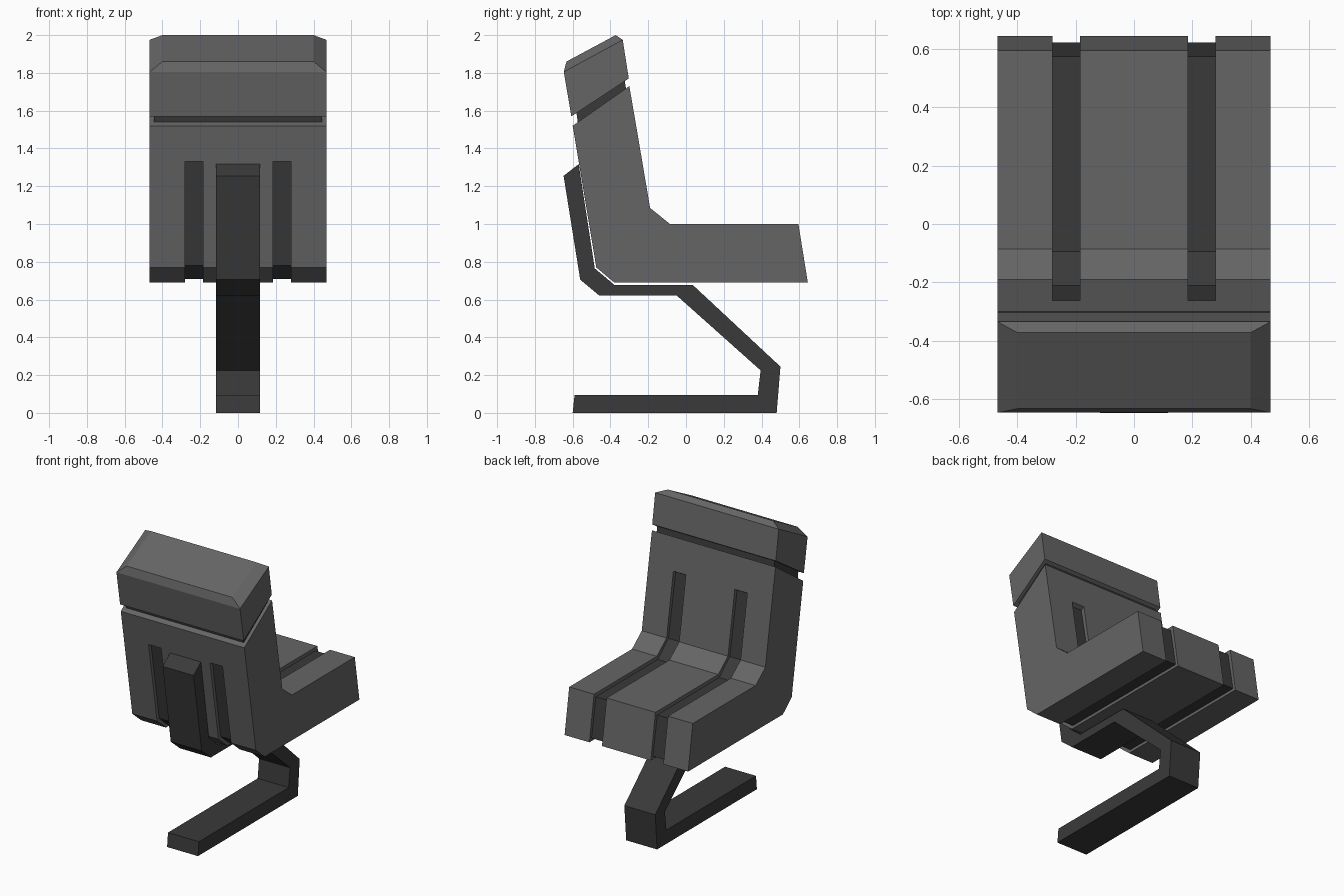
import bpy, bmesh

if "Cube" in bpy.data.objects:
    bpy.data.objects.remove(bpy.data.objects["Cube"])


def material(name, v):
    m = bpy.data.materials.new(name)
    m.diffuse_color = (v, v, v, 1)
    m.use_nodes = True
    m.node_tree.nodes["Principled BSDF"].inputs["Base Color"].default_value = m.diffuse_color
    return m


GREY = material("grey padding", 0.13)
DARK = material("dark frame", 0.042)


def loft(name, rings, mats, index=lambda station, segment: 0):
    """Skin closed rings of 3D points, cap both ends and skip collapsed faces."""
    bm = bmesh.new()
    cache = {}

    def vert(p):
        key = tuple(round(c, 4) for c in p)
        if key not in cache:
            cache[key] = bm.verts.new(key)
        return cache[key]

    def face(points, mat):
        vs = list(dict.fromkeys(vert(p) for p in points))
        if len(vs) > 2:
            bm.faces.new(vs).material_index = mat

    n = len(rings[0])
    for s in range(len(rings) - 1):
        a, b = rings[s], rings[s + 1]
        for i in range(n):
            j = (i + 1) % n
            face((a[i], a[j], b[j], b[i]), index(s, i))
    face(rings[0], 0)
    face(rings[-1], 0)
    bmesh.ops.recalc_face_normals(bm, faces=bm.faces[:])
    me = bpy.data.meshes.new(name)
    bm.to_mesh(me)
    bm.free()
    for m in mats:
        me.materials.append(m)
    ob = bpy.data.objects.new(name, me)
    bpy.context.collection.objects.link(ob)
    return ob


def ring_x(profile, x):
    return [(x, y, z) for y, z in profile]


def extrude(name, profile, half, mat):
    return loft(name, [ring_x(profile, -half), ring_x(profile, half)], [mat])


# Seat and backrest: outer side profile paired with the recessed groove profile
pairs = [
    ((-0.60, 1.52), None), ((-0.30, 1.73), None),
    ((-0.263, 1.515), None), ((-0.263, 1.515), (-0.288, 1.50)),
    ((-0.19, 1.085), (-0.21, 1.075)), ((-0.085, 1.0), (-0.095, 0.975)),
    ((0.595, 1.0), (0.575, 0.975)), ((0.645, 0.69), (0.622, 0.71)),
    ((-0.38, 0.69), (-0.37, 0.71)), ((-0.475, 0.77), (-0.452, 0.78)),
    ((-0.568, 1.33), (-0.545, 1.345)), ((-0.568, 1.33), None),
]
full = [p for p, g in pairs]
groove = [g or p for p, g in pairs]
stations = [(-0.468, full), (-0.28, full), (-0.28, groove), (-0.185, groove), (-0.185, full),
            (0.185, full), (0.185, groove), (0.28, groove), (0.28, full), (0.468, full)]


def groove_floor(s, i):
    recessed = stations[s][1] is groove and stations[s + 1][1] is groove
    return int(recessed and bool(pairs[i][1]) and bool(pairs[(i + 1) % len(pairs)][1]))


loft("seat_and_backrest", [ring_x(p, x) for x, p in stations], [GREY, DARK], groove_floor)

# Recessed neck joining backrest and headrest
extrude("headrest_neck", [(-0.57, 1.52), (-0.315, 1.70), (-0.327, 1.775), (-0.582, 1.60)],
        0.445, DARK)


# Headrest block with a chamfered sloping top
def slab(half, back, front):
    return [(-half, *back), (half, *back), (half, *front), (-half, *front)]


loft("headrest", [slab(0.468, (-0.607, 1.57), (-0.303, 1.77)),
                  slab(0.468, (-0.647, 1.805), (-0.335, 1.975)),
                  slab(0.40, (-0.633, 1.86), (-0.372, 2.0))], [GREY])

# Folded cantilever stand, from the back support down to the foot
extrude("cantilever_stand", [
    (-0.648, 1.255), (-0.56, 0.705), (-0.46, 0.622), (-0.05, 0.622), (0.395, 0.225),
    (0.38, 0.095), (-0.59, 0.095), (-0.60, 0.0), (0.48, 0.0), (0.50, 0.245),
    (0.035, 0.678), (-0.38, 0.678), (-0.483, 0.765), (-0.568, 1.317)], 0.117, DARK)
